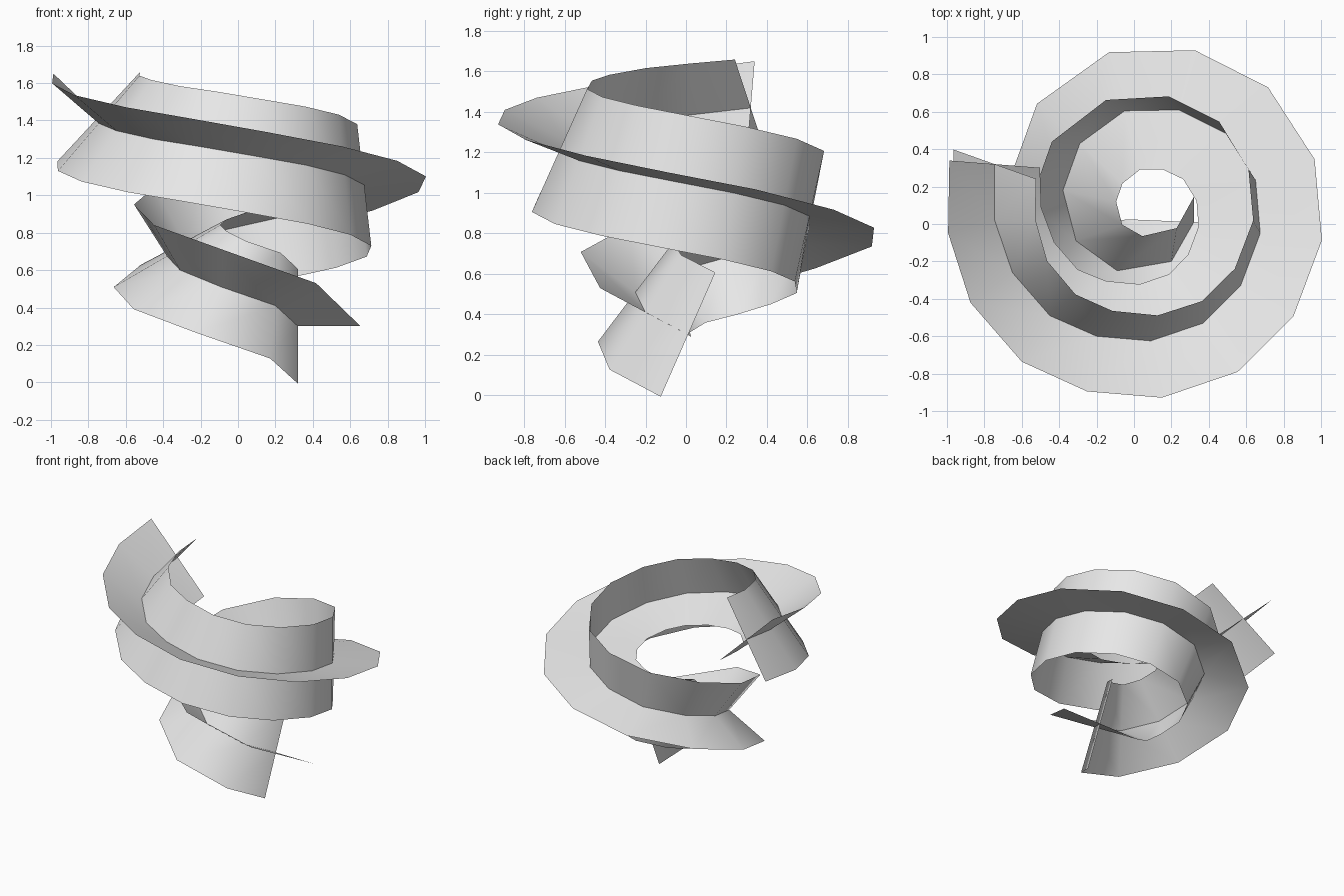
import bpy
import math
from mathutils import Vector

default_cube = bpy.data.objects.get("Cube")
if default_cube:
    bpy.data.objects.remove(default_cube, do_unlink=True)

HALF_WIDTH = 0.335
UP = Vector((0, 0, 1))

# Centre line of the widening spiral, from the foot to the top end
PATH = [Vector(p) for p in (
    (.32, .01, .30), (.20, -.20, .41), (-.09, -.25, .51), (-.31, -.09, .60),
    (-.38, .18, .675), (-.29, .43, .75), (-.05, .605, .82), (.24, .61, .885),
    (.49, .485, .94), (.65, .235, 1.0), (.675, -.05, 1.055), (.57, -.33, 1.11),
    (.37, -.53, 1.16), (.09, -.625, 1.21), (-.20, -.60, 1.26), (-.45, -.49, 1.3),
    (-.65, -.26, 1.345), (-.745, .02, 1.385), (-.745, .32, 1.42))]
START_TANGENT = Vector((0, -.91, .4))
END_TANGENT = Vector((.2, .96, .13))

# Roll of the cross section, in degrees above the outward direction
ROLL = (-90, -67, -51, -41, -31, -22, -15, -10, -4, 3, 8, 13, 18, 23, 27, 31,
        35, 40, 44)


def make_material(name, color):
    material = bpy.data.materials.new(name)
    material.use_nodes = True
    material.diffuse_color = color
    material.node_tree.nodes["Principled BSDF"].inputs["Base Color"].default_value = color
    return material


def tangent_at(i):
    """Direction of travel along the spiral at a path point."""
    if i == 0:
        return START_TANGENT.normalized()
    if i == len(PATH) - 1:
        return END_TANGENT.normalized()
    before = (PATH[i] - PATH[i - 1]).normalized()
    after = (PATH[i + 1] - PATH[i]).normalized()
    return (before + after).normalized()


def make_ribbon(name, turn, material):
    """Sweep a flat strip along the path; turn rotates it in the cross section."""
    verts, faces = [], []
    for i, centre in enumerate(PATH):
        tangent = tangent_at(i)
        outward = UP.cross(tangent).normalized()
        upward = tangent.cross(outward).normalized()
        angle = math.radians(ROLL[i] + turn)
        arm = (outward * math.cos(angle) + upward * math.sin(angle)) * HALF_WIDTH
        verts += [centre - arm, centre, centre + arm]
        if i:
            for k in (0, 1):
                a = 3 * (i - 1) + k
                faces.append((a, a + 1, a + 4, a + 3))
    mesh = bpy.data.meshes.new(name)
    mesh.from_pydata(verts, [], faces)
    mesh.materials.append(material)
    for polygon in mesh.polygons:
        polygon.use_smooth = True
    mesh.update()
    ribbon = bpy.data.objects.new(name, mesh)
    bpy.context.collection.objects.link(ribbon)
    return ribbon


# Two crossing ribbons share the same spiral centre line
grey = make_material("light grey", (0.8, 0.8, 0.8, 1))
make_ribbon("outward_ribbon", 0, grey)
make_ribbon("upright_ribbon", 90, grey)
